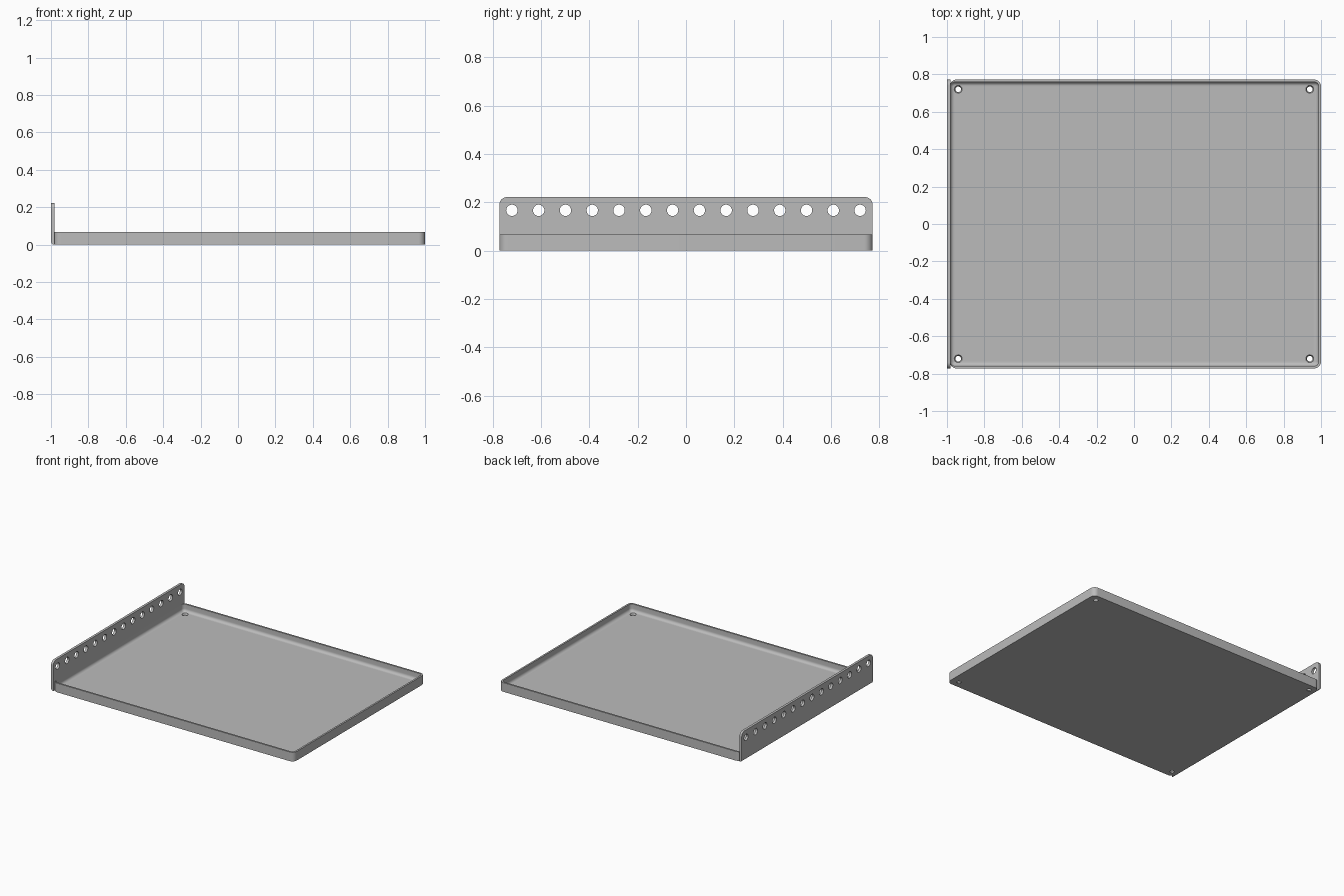
import bpy, bmesh, math
from mathutils import Matrix, Vector

cube = bpy.data.objects.get("Cube")
if cube:
    bpy.data.objects.remove(cube)

HALF_Y, RIM_Z, FLANGE_Z = 0.772, 0.068, 0.222
WALL, FLANGE, CORNER, FILLET = 0.013, 0.018, 0.036, 0.022
INNER_X = -1 + FLANGE

steel = bpy.data.materials.new("grey_steel")
steel.use_nodes = True
grey = (0.5, 0.5, 0.5, 1)
steel.diffuse_color = grey
steel.node_tree.nodes["Principled BSDF"].inputs["Base Color"].default_value = grey


def finish(name, bm):
    bmesh.ops.recalc_face_normals(bm, faces=bm.faces)
    mesh = bpy.data.meshes.new(name)
    bm.to_mesh(mesh)
    bm.free()
    mesh.materials.append(steel)
    obj = bpy.data.objects.new(name, mesh)
    bpy.context.collection.objects.link(obj)
    return obj


def activate(obj):
    bpy.ops.object.select_all(action='DESELECT')
    obj.select_set(True)
    bpy.context.view_layer.objects.active = obj


def drill(obj, points, r_low, r_high, depth, turn=Matrix()):
    """Cut a row of round holes, then shade the part."""
    bm = bmesh.new()
    for p in points:
        bmesh.ops.create_cone(bm, cap_ends=True, segments=32, radius1=r_low, radius2=r_high,
                              depth=depth, matrix=Matrix.Translation(p) @ turn)
    cutter = finish("hole_cutter", bm)
    cutter.hide_render = True
    mod = obj.modifiers.new("holes", 'BOOLEAN')
    mod.object, mod.solver = cutter, 'EXACT'
    activate(obj)
    bpy.ops.object.modifier_apply(modifier=mod.name)
    bpy.data.objects.remove(cutter)
    bpy.ops.object.shade_smooth_by_angle(angle=math.radians(35))


def rounded_loop(bm, x0, x1, hy, r, z, steps=8):
    """Ring of vertices on a rounded rectangle."""
    ring = []
    for i, (sx, sy) in enumerate([(1, 1), (-1, 1), (-1, -1), (1, -1)]):
        cx = x1 - r if sx > 0 else x0 + r
        for k in range(steps + 1):
            a = math.pi / 2 * (i + k / steps)
            ring.append(bm.verts.new((cx + r * math.cos(a), sy * (hy - r) + r * math.sin(a), z)))
    return ring


# Tray: outer wall, rim, inner wall, curved fillet and floor
bm = bmesh.new()
rings = [rounded_loop(bm, INNER_X - 0.003, 1, HALF_Y, CORNER, z) for z in (0, RIM_Z)]
rings.append(rounded_loop(bm, INNER_X, 1 - WALL, HALF_Y - WALL, CORNER - WALL, RIM_Z))
for k in range(7):
    a = math.pi / 2 * k / 6
    d = FILLET * (1 - math.cos(a))
    rings.append(rounded_loop(bm, INNER_X + d, 1 - WALL - d, HALF_Y - WALL - d,
                              CORNER - WALL - d, WALL + FILLET * (1 - math.sin(a))))
for a, b in zip(rings, rings[1:]):
    for i in range(len(a)):
        j = (i + 1) % len(a)
        bm.faces.new((a[i], a[j], b[j], b[i]))
bm.faces.new(rings[0])
bm.faces.new(rings[-1])
tray = finish("tray", bm)
corners = [Vector((x, y, WALL / 2)) for x in (-0.94, 0.94) for y in (-0.72, 0.72)]
drill(tray, corners, 0.014, 0.022, WALL + 0.004)

# Mounting flange: upright plate with a rounded bend at its foot
bm = bmesh.new()
profile = [(INNER_X, FLANGE_Z), (-1, FLANGE_Z)]
for k in range(7):
    a = math.pi / 2 * k / 6
    profile.append((INNER_X - FLANGE * math.cos(a), FLANGE * (1 - math.sin(a))))
face = bm.faces.new([bm.verts.new((x, -HALF_Y, z)) for x, z in profile])
out = bmesh.ops.extrude_face_region(bm, geom=[face])
bmesh.ops.translate(bm, vec=(0, 2 * HALF_Y, 0),
                    verts=[v for v in out["geom"] if isinstance(v, bmesh.types.BMVert)])
if not face.is_valid or len(bm.faces) < len(profile) + 2:
    bmesh.ops.holes_fill(bm, edges=bm.edges)
top_corners = [e for e in bm.edges
               if all(v.co.z > FLANGE_Z - 0.001 for v in e.verts)
               and abs(e.verts[0].co.y - e.verts[1].co.y) < 0.001]
bmesh.ops.bevel(bm, geom=top_corners, offset=0.032, segments=8, profile=0.5, affect='EDGES')
flange = finish("mounting_flange", bm)
COUNT = 14
row = [Vector((-1 + FLANGE / 2, -0.72 + 1.44 * i / (COUNT - 1), 0.167)) for i in range(COUNT)]
drill(flange, row, 0.0235, 0.0235, 0.06, Matrix.Rotation(math.pi / 2, 4, 'Y'))
